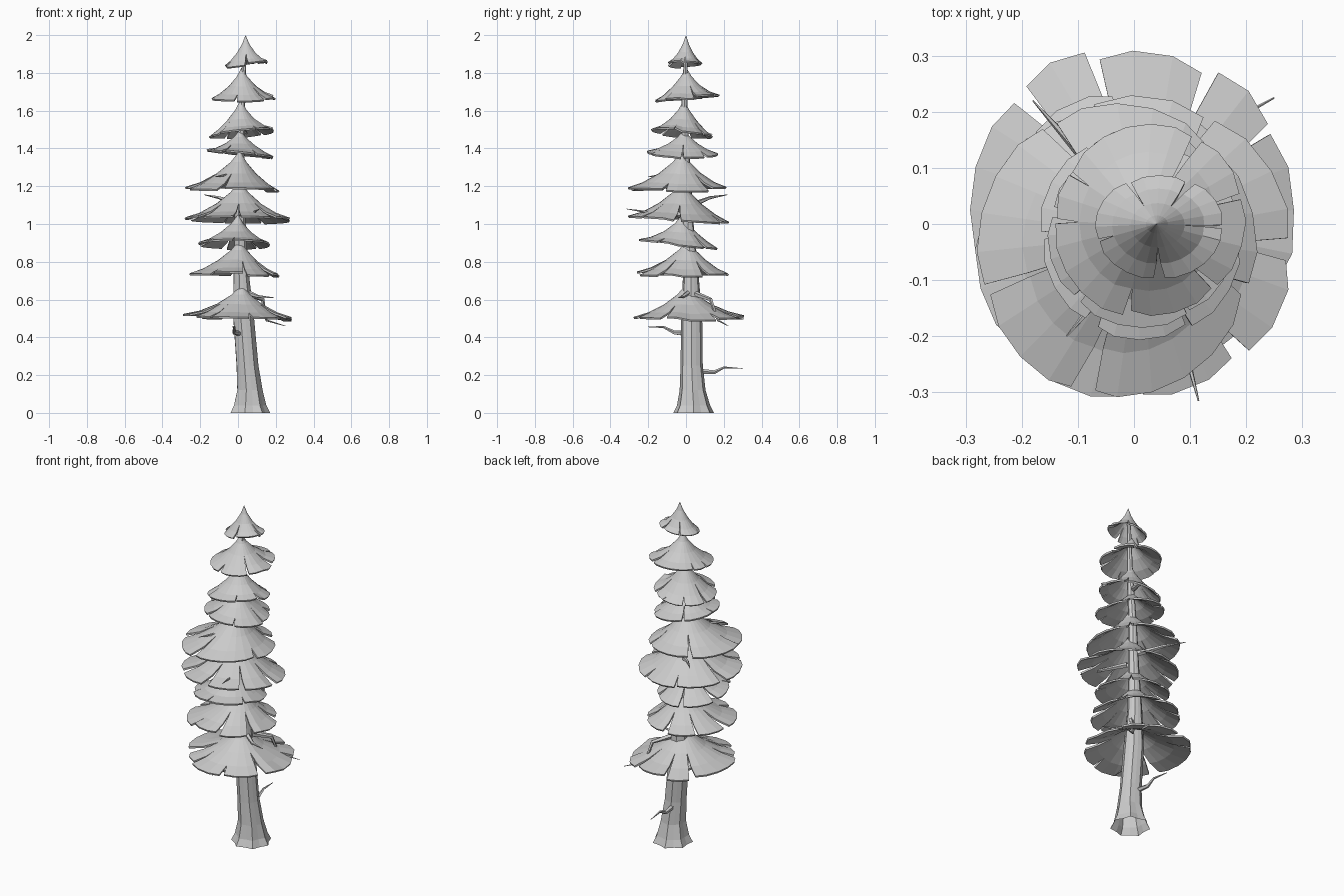
import bpy, bmesh, math, random
from mathutils import Vector

cube = bpy.data.objects.get("Cube")
if cube:
    bpy.data.objects.remove(cube)

grey = bpy.data.materials.new("plain_grey")
grey.use_nodes = True
tone = (0.6, 0.6, 0.6, 1)
grey.diffuse_color = tone
grey.node_tree.nodes["Principled BSDF"].inputs["Base Color"].default_value = tone


def finish(name, bm):
    bmesh.ops.recalc_face_normals(bm, faces=bm.faces)
    mesh = bpy.data.meshes.new(name)
    bm.to_mesh(mesh)
    bm.free()
    mesh.materials.append(grey)
    ob = bpy.data.objects.new(name, mesh)
    bpy.context.collection.objects.link(ob)
    return ob


def tube(name, stations, sides, flutes=()):
    """Faceted tube, open at its start, through (x, y, z, radius) stations."""
    bm = bmesh.new()
    pts = [Vector(s[:3]) for s in stations]
    rings = []
    for i, p in enumerate(pts):
        along = pts[min(i + 1, len(pts) - 1)] - pts[max(i - 1, 0)]
        turn = Vector((0, 0, 1)).rotation_difference(along)
        if flutes:
            turn.identity()
        ring = []
        for k in range(sides):
            a = math.tau * k / sides
            r = stations[i][3] * (1 + (flutes[i] * (-1) ** k if flutes else 0))
            ring.append(bm.verts.new(p + turn @ Vector((r * math.cos(a), r * math.sin(a), 0))))
        rings.append(ring)
    for lo, hi in zip(rings, rings[1:]):
        for k in range(sides):
            n = (k + 1) % sides
            bm.faces.new((lo[k], lo[n], hi[n], hi[k]))
    bm.faces.new(rings[-1])
    return finish(name, bm)


PROFILE = [(0.17, 0.3), (0.42, 0.59), (0.72, 0.84), (1.0, 1.0)]
SEGMENTS = 24


def tier(name, apex, rim_z, x_range, y_range, lean, notches, seed):
    """Leaning, flared skirt of needles with narrow notches torn into its rim."""
    rnd = random.Random(seed)
    bm = bmesh.new()
    cx, cy = sum(x_range) / 2, sum(y_range) / 2
    rx, ry = (x_range[1] - x_range[0]) / 2, (y_range[1] - y_range[0]) / 2
    drop = apex[2] - rim_z
    start = rnd.randrange(SEGMENTS)
    torn = {(start + round(i * SEGMENTS / notches + rnd.uniform(-0.8, 0.8))) % SEGMENTS
            for i in range(notches)}
    top = bm.verts.new(apex)

    def vert(angle, level, wobble, lift):
        r, d = PROFILE[level]
        c, s = math.cos(angle), math.sin(angle)
        spread = r * (1 + wobble * r)
        x = apex[0] + (cx - apex[0]) * r + rx * spread * c
        y = apex[1] + (cy - apex[1]) * r + ry * spread * s
        lift += lean[0] * c + lean[1] * s
        return bm.verts.new((x, y, apex[2] - drop * d + lift * r * r))

    # Each column has a left and a right side, which differ only at a notch
    columns = []
    petal, tilt = 0.0, 0.0
    for k in range(SEGMENTS):
        a = math.tau * k / SEGMENTS
        first = k in torn
        depth = rnd.choice((2, 2, 3)) if first else 4
        gap = rnd.uniform(0.015, 0.05)
        old_petal, old_tilt = petal, tilt
        if first:
            petal, tilt = rnd.uniform(-0.05, 0.03), rnd.uniform(0, 0.1) * drop
        left, right = [], []
        for level in range(4):
            if level >= depth:
                w = gap * (level - depth + 1)
                left.append(vert(a - w, level, old_petal - 0.03, old_tilt))
                right.append(vert(a + w, level, petal - 0.03, tilt))
            else:
                v = vert(a, level, petal, (tilt + old_tilt) / 2)
                left.append(v)
                right.append(v)
        columns.append((left, right))
    for k in range(SEGMENTS):
        a, b = columns[k][1], columns[(k + 1) % SEGMENTS][0]
        bm.faces.new((top, a[0], b[0]))
        for j in range(3):
            bm.faces.new((a[j], a[j + 1], b[j + 1], b[j]))
    ob = finish(name, bm)
    shell = ob.modifiers.new("thickness", "SOLIDIFY")
    shell.thickness = 0.01
    shell.offset = -1
    return ob


# Trunk with a flared foot of fluted roots
tube("trunk", [
    (0.06, 0.04, 0, 0.102), (0.06, 0.04, 0.04, 0.084), (0.06, 0.035, 0.12, 0.067),
    (0.048, 0.03, 0.25, 0.058), (0.028, 0.03, 0.5, 0.055), (0.015, 0.025, 0.75, 0.04),
    (0.01, 0.01, 1.0, 0.03), (0.01, 0, 1.3, 0.023), (0.02, -0.01, 1.6, 0.017),
    (0.035, 0, 1.9, 0.01)], 14, (0.08, 0.07, 0.05, 0.04, 0.04, 0.03, 0.03, 0.02, 0.02, 0.02))

# Foliage, from the lowest skirt to the tip
tier("foliage_1", (0.02, 0.0, 0.68), 0.5, (-0.29, 0.285), (-0.27, 0.32), (-0.008, 0.0), 8, 3)
tier("foliage_2", (0.01, 0.01, 0.92), 0.73, (-0.26, 0.22), (-0.27, 0.24), (-0.005, 0.0), 7, 5)
tier("foliage_3", (0.0, -0.02, 1.05), 0.89, (-0.22, 0.17), (-0.25, 0.17), (0.0, -0.022), 6, 8)
tier("foliage_4", (0.01, -0.02, 1.23), 1.02, (-0.29, 0.28), (-0.32, 0.23), (0.0, -0.018), 7, 11)
tier("foliage_5", (0.01, -0.02, 1.39), 1.18, (-0.28, 0.22), (-0.32, 0.22), (-0.005, 0.0), 5, 14)
tier("foliage_6", (0.01, -0.01, 1.5), 1.37, (-0.17, 0.19), (-0.21, 0.17), (-0.02, -0.008), 6, 17)
tier("foliage_7", (0.015, -0.01, 1.66), 1.475, (-0.16, 0.19), (-0.19, 0.15), (0.018, -0.015), 6, 20)
tier("foliage_8", (0.02, 0.0, 1.83), 1.66, (-0.14, 0.2), (-0.17, 0.18), (0.004, 0.012), 6, 23)
tier("foliage_tip", (0.04, 0.0, 2.0), 1.84, (-0.07, 0.16), (-0.1, 0.09), (0.014, 0.0), 5, 26)


def twig(name, *path):
    """Bent dead branch tapering to a point."""
    last = len(path) - 1
    tube(name, [(*p, 0.014 * (1 - i / last) + 0.0015) for i, p in enumerate(path)], 5)


# Dead branches
twig("twig_back", (0.04, 0.06, 0.22), (0.03, 0.15, 0.215), (0.03, 0.2, 0.24), (0.02, 0.3, 0.235))
twig("twig_left", (0.05, 0.05, 0.63), (0.13, 0.13, 0.6), (0.15, 0.17, 0.49), (0.25, 0.225, 0.46))
twig("twig_front", (0.01, 0.0, 0.42), (-0.02, -0.06, 0.425), (-0.02, -0.12, 0.455), (-0.03, -0.2, 0.455))
twig("twig_low", (0.04, 0.02, 0.64), (0.11, -0.02, 0.615), (0.19, -0.04, 0.61))
twig("twig_middle", (0.02, -0.03, 1.05), (0.08, -0.18, 1.06), (0.115, -0.315, 1.08))
twig("twig_right", (0.0, 0.03, 1.1), (-0.1, 0.13, 1.14), (-0.18, 0.22, 1.155))
twig("twig_upper", (0.0, -0.04, 1.22), (-0.06, -0.13, 1.26), (-0.12, -0.2, 1.25))
twig("twig_high", (0.02, 0.02, 1.5), (0.04, 0.08, 1.485), (0.05, 0.14, 1.475))
